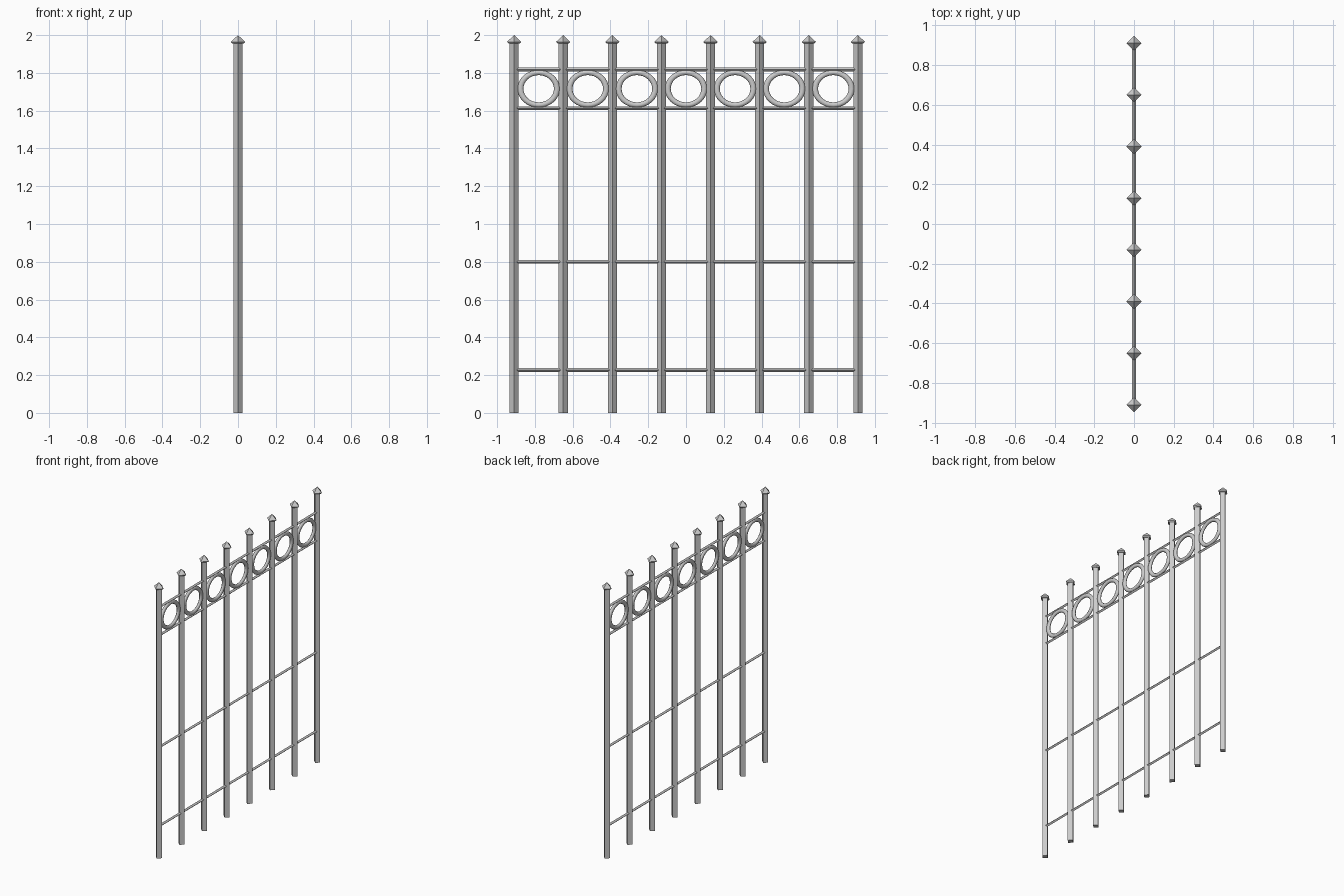
import bpy
from math import pi

if "Cube" in bpy.data.objects:
    bpy.data.objects.remove(bpy.data.objects["Cube"])

POSTS = 8
STEP = 0.26
HALF = STEP * (POSTS - 1) / 2


def prism(name, r1, r2, depth, loc, rot=(0, 0, 0)):
    # four-sided bar or taper with its corners on the axes
    bpy.ops.mesh.primitive_cone_add(vertices=4, radius1=r1, radius2=r2,
                                    depth=depth, location=loc, rotation=rot)
    ob = bpy.context.object
    ob.name = name
    return ob


# Upright bars, each with a small flared collar and pyramid cap
for i in range(POSTS):
    y = -HALF + i * STEP
    prism(f"post_{i + 1}", 0.024, 0.024, 1.96, (0, y, 0.98))
    prism(f"cap_collar_{i + 1}", 0.030, 0.038, 0.008, (0, y, 1.96))
    prism(f"cap_{i + 1}", 0.038, 0, 0.036, (0, y, 1.982))

# Horizontal rails
for name, z in (("bottom_rail", 0.227), ("middle_rail", 0.80),
                ("lower_ring_rail", 1.613), ("top_rail", 1.818)):
    prism(name, 0.01, 0.01, 2 * HALF, (0, 0, z), (pi / 2, 0, 0))

# Oval rings between the posts
for i in range(POSTS - 1):
    bpy.ops.mesh.primitive_torus_add(major_segments=32, minor_segments=8,
                                     major_radius=0.0965, minor_radius=0.0155,
                                     location=(0, -HALF + (i + 0.5) * STEP, 1.716),
                                     rotation=(0, pi / 2, 0))
    ring = bpy.context.object
    ring.name = f"ring_{i + 1}"
    ring.scale = (0.89, 1.0, 0.7)  # local x is vertical, local z is depth
    bpy.ops.object.transform_apply(location=False, rotation=False, scale=True)
    bpy.ops.object.shade_smooth()
